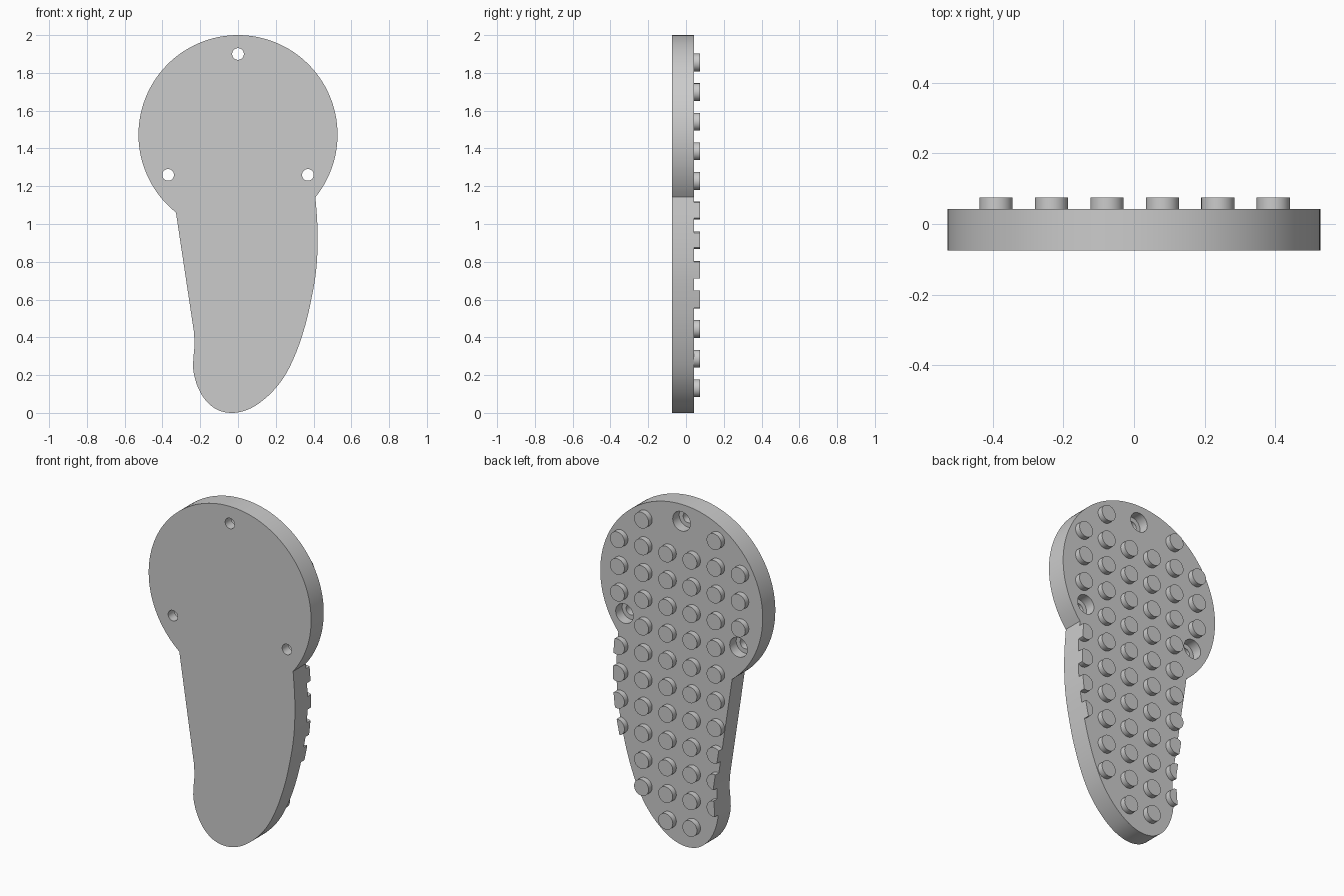
import bpy, bmesh, math
from mathutils import Vector, Matrix

if "Cube" in bpy.data.objects:
    bpy.data.objects.remove(bpy.data.objects["Cube"], do_unlink=True)

FRONT, FACE, BACK = -0.075, 0.042, 0.075
PITCH = 0.1568
HEAD_Z, HEAD_R = 1.473, 0.527

grey = bpy.data.materials.new("plain grey")
grey.use_nodes = True
grey.diffuse_color = (0.6, 0.6, 0.6, 1)
grey.node_tree.nodes["Principled BSDF"].inputs["Base Color"].default_value = (0.6, 0.6, 0.6, 1)


def finish(bm, name):
    bmesh.ops.recalc_face_normals(bm, faces=bm.faces)
    mesh = bpy.data.meshes.new(name)
    bm.to_mesh(mesh)
    bm.free()
    mesh.materials.append(grey)
    obj = bpy.data.objects.new(name, mesh)
    bpy.context.collection.objects.link(obj)
    return obj


def prism(name, points, y0, y1):
    bm = bmesh.new()
    face = bm.faces.new([bm.verts.new((x, y0, z)) for x, z in points])
    grown = bmesh.ops.extrude_face_region(bm, geom=[face])["geom"]
    verts = [g for g in grown if isinstance(g, bmesh.types.BMVert)]
    bmesh.ops.translate(bm, verts=verts, vec=(0, y1 - y0, 0))
    return finish(bm, name)


def cylinders(name, centres, radius, y0, y1):
    bm = bmesh.new()
    for x, z in centres:
        place = Matrix.Translation((x, (y0 + y1) / 2, z)) @ Matrix.Rotation(math.pi / 2, 4, "X")
        bmesh.ops.create_cone(bm, cap_ends=True, segments=40, radius1=radius,
                              radius2=radius, depth=y1 - y0, matrix=place)
    return finish(bm, name)


def cut(obj, cutter, operation):
    mod = obj.modifiers.new(operation.lower(), "BOOLEAN")
    mod.operation, mod.solver, mod.object = operation, "EXACT", cutter
    bpy.context.view_layer.objects.active = obj
    bpy.ops.object.modifier_apply(modifier=mod.name)
    bpy.data.objects.remove(cutter, do_unlink=True)


def smooth_curve(points, steps=5):
    pts = [Vector(p) for p in points]
    pts = [2 * pts[0] - pts[1]] + pts + [2 * pts[-1] - pts[-2]]
    out = []
    for a, b, c, d in zip(pts, pts[1:], pts[2:], pts[3:]):
        for i in range(steps):
            t = i / steps
            out.append((2 * b + (c - a) * t + (2 * a - 5 * b + 4 * c - d) * t * t
                        + (3 * b - a - 3 * c + d) * t ** 3) / 2)
    return out + [pts[-2]]


# Outline: curved lower body from the right neck round to the waist, then the round head
body = smooth_curve([(0.41, 1.142), (0.42, 1.0), (0.421, 0.87), (0.412, 0.74), (0.388, 0.6),
                     (0.355, 0.46), (0.308, 0.32), (0.25, 0.2), (0.18, 0.11), (0.1, 0.043),
                     (0.03, 0.01), (-0.04, 0.0), (-0.11, 0.017), (-0.17, 0.065),
                     (-0.212, 0.135), (-0.236, 0.22), (-0.236, 0.29), (-0.231, 0.35),
                     (-0.232, 0.42)])
start = math.atan2(1.063 - HEAD_Z, -0.327) + 2 * math.pi
end = math.atan2(1.142 - HEAD_Z, 0.41)
head = []
for i in range(96):
    a = start + (end - start) * i / 96
    head.append((HEAD_R * math.cos(a), HEAD_Z + HEAD_R * math.sin(a)))
outline = [tuple(p) for p in body] + head

# Plate with three counterbored screw holes
holes = [(0, 1.9), (-0.37, 1.26), (0.37, 1.26)]
plate = prism("base_plate", outline, FRONT, FACE)
cut(plate, cylinders("hole_cutter", holes, 0.031, FRONT - 0.1, BACK + 0.1), "DIFFERENCE")
cut(plate, cylinders("counterbore_cutter", holes, 0.057, FACE - 0.06, BACK + 0.1), "DIFFERENCE")

# Grid of studs on the back, left out around the holes and trimmed to the outline
row_range = [(1, 3), (0, 10), (1, 11), (1, 11), (0, 10), (1, 8)]
centres = []
for column, (first, last) in enumerate(row_range):
    for row in range(first, last + 1):
        spot = Vector((0.002 + (column - 2.5) * PITCH, 1.855 - row * PITCH))
        if all((spot - Vector(h)).length > 0.1 for h in holes):
            centres.append(spot)
studs = cylinders("studs", centres, 0.047, FACE - 0.004, BACK)
cut(studs, prism("outline_cutter", outline, FRONT - 0.1, BACK + 0.1), "INTERSECT")

for obj in (plate, studs):
    bpy.ops.object.select_all(action="DESELECT")
    obj.select_set(True)
    bpy.context.view_layer.objects.active = obj
    bpy.ops.object.shade_smooth_by_angle(angle=math.radians(30))
